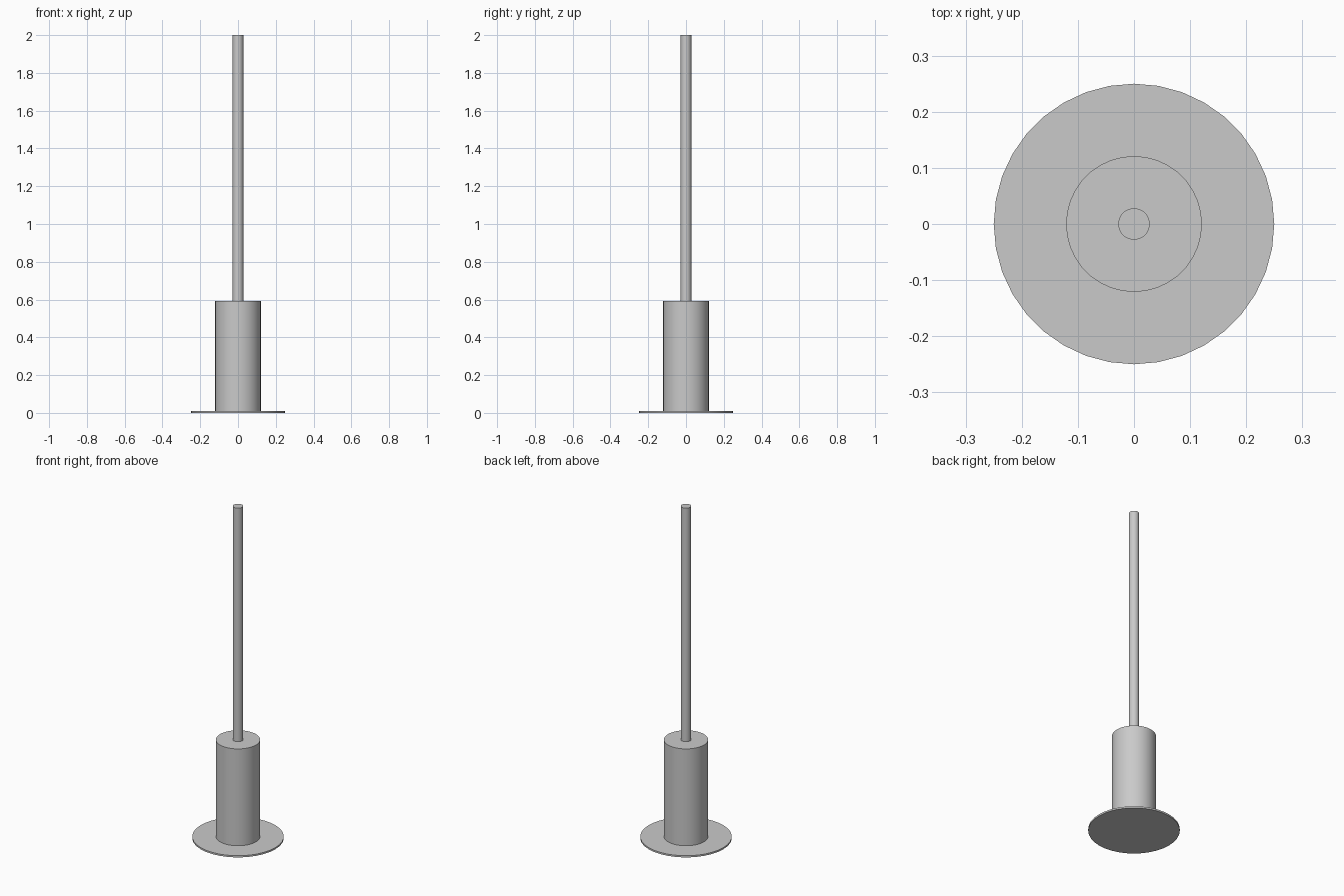
import bpy
import math

cube = bpy.data.objects.get("Cube")
if cube:
    bpy.data.objects.remove(cube, do_unlink=True)

# Single grey material
grey = bpy.data.materials.new("light_grey")
grey.use_nodes = True
colour = (0.59, 0.59, 0.59, 1)
grey.diffuse_color = colour
grey.node_tree.nodes["Principled BSDF"].inputs["Base Color"].default_value = colour


def cylinder(name, radius, bottom, top, sides):
    bpy.ops.mesh.primitive_cylinder_add(
        vertices=sides, radius=radius, depth=top - bottom,
        location=(0, 0, (bottom + top) / 2))
    part = bpy.context.object
    part.name = name
    part.data.materials.append(grey)
    bpy.ops.object.shade_smooth_by_angle(angle=math.radians(30))
    return part


# Thin disc foot, thick body and slender rod, stacked
cylinder("base_disc", 0.25, 0, 0.01, 36)
cylinder("body", 0.121, 0.01, 0.593, 36)
cylinder("rod", 0.028, 0.593, 2, 36)
